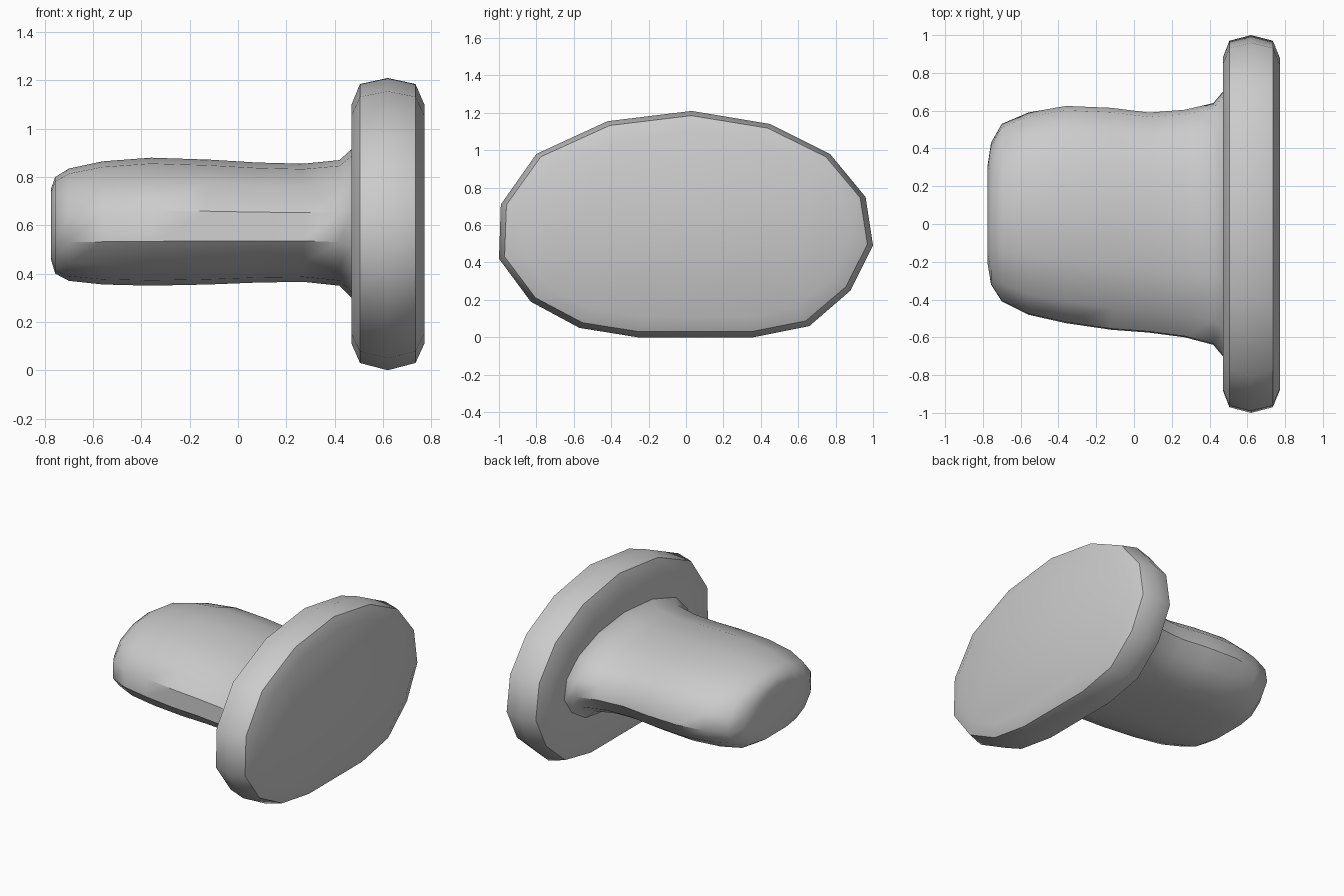
import bpy, bmesh

# Faceted oval cross-section in (y, z), shared by stem and flange
OVAL = [(0.03, 1.21), (0.45, 1.14), (0.77, 0.98), (0.96, 0.75), (1.0, 0.49),
        (0.88, 0.25), (0.66, 0.06), (0.36, 0.0), (-0.26, 0.0), (-0.57, 0.05),
        (-0.83, 0.19), (-1.0, 0.42), (-0.99, 0.71), (-0.80, 0.98), (-0.42, 1.155)]

# Stations along x: (x, y min, y max, z min, z max)
STEM = [(-0.775, -0.21, 0.31, 0.46, 0.75),
        (-0.757, -0.32, 0.43, 0.40, 0.80),
        (-0.70, -0.41, 0.53, 0.37, 0.835),
        (-0.56, -0.48, 0.59, 0.355, 0.865),
        (-0.36, -0.525, 0.625, 0.35, 0.88),
        (-0.12, -0.56, 0.615, 0.355, 0.872),
        (0.08, -0.575, 0.59, 0.363, 0.86),
        (0.27, -0.60, 0.605, 0.366, 0.855),
        (0.42, -0.64, 0.64, 0.35, 0.87),
        (0.47, -0.70, 0.70, 0.30, 0.915)]
FLANGE = [(0.47, -0.88, 0.88, 0.11, 1.10),
          (0.505, -0.97, 0.97, 0.03, 1.185),
          (0.62, -1.0, 1.0, 0.0, 1.21),
          (0.735, -0.97, 0.97, 0.03, 1.185),
          (0.772, -0.88, 0.88, 0.11, 1.10)]


def loft(name, stations):
    """Skin the oval, fitted to each station's bounds, and cap both ends."""
    bm = bmesh.new()
    rings = []
    for x, y0, y1, z0, z1 in stations:
        rings.append([bm.verts.new((x, y0 + (y + 1) / 2 * (y1 - y0),
                                    z0 + z / 1.21 * (z1 - z0))) for y, z in OVAL])
    n = len(OVAL)
    for a, b in zip(rings, rings[1:]):
        for i in range(n):
            j = (i + 1) % n
            bm.faces.new((a[i], a[j], b[j], b[i]))
    bm.faces.new(rings[0])
    bm.faces.new(rings[-1])
    bmesh.ops.recalc_face_normals(bm, faces=bm.faces[:])
    mesh = bpy.data.meshes.new(name)
    bm.to_mesh(mesh)
    bm.free()
    ob = bpy.data.objects.new(name, mesh)
    bpy.context.collection.objects.link(ob)
    bpy.ops.object.select_all(action='DESELECT')
    ob.select_set(True)
    bpy.context.view_layer.objects.active = ob
    bpy.ops.object.shade_smooth_by_angle(angle=0.7)
    return ob


# Stem flares into the back of the flange, so the two are one continuous skin
loft("flanged_plug", STEM + FLANGE)
